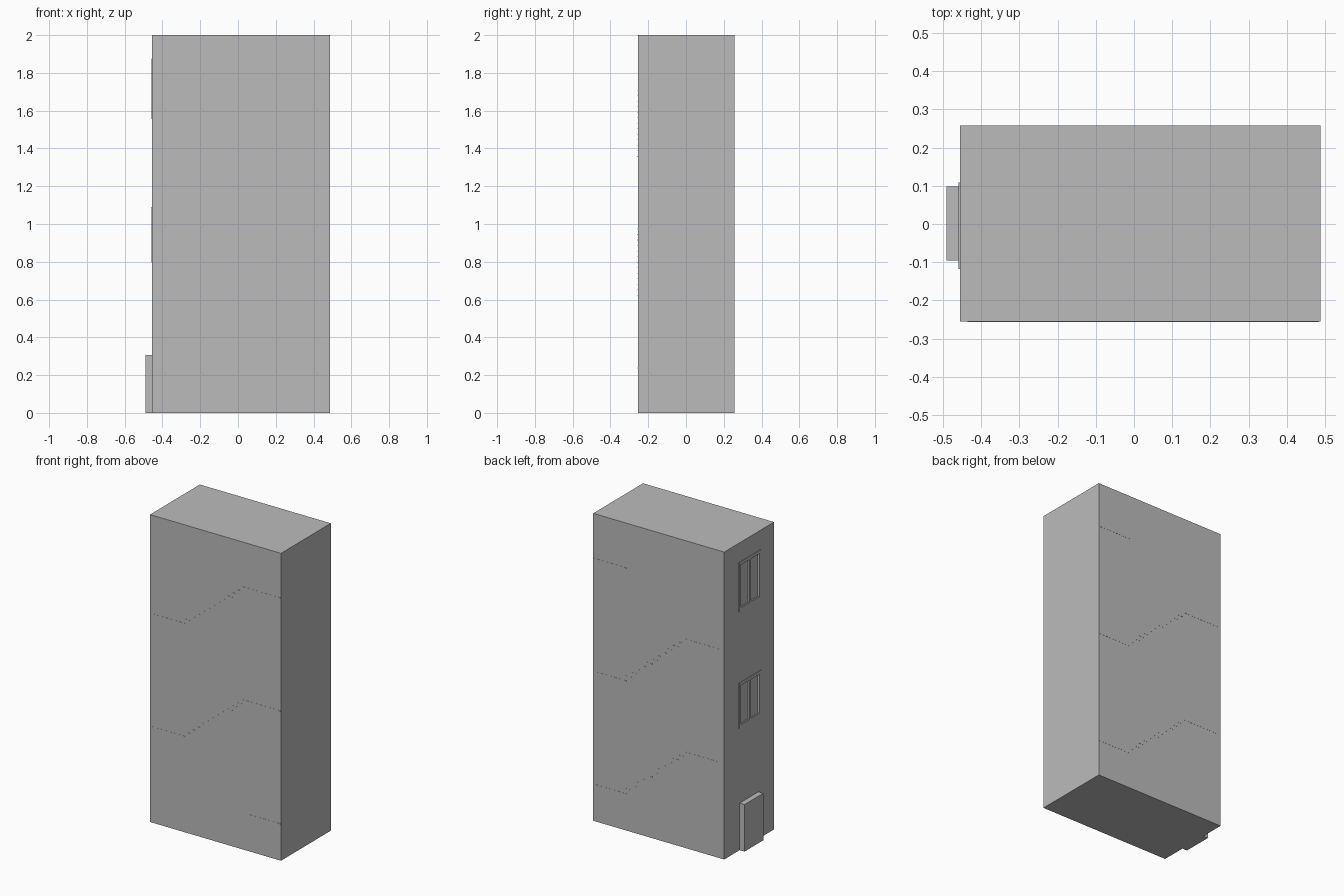
import bpy
import bmesh
from mathutils import Matrix, Vector

default = bpy.data.objects.get("Cube")
if default:
    bpy.data.objects.remove(default, do_unlink=True)

grey = bpy.data.materials.new("plain_grey")
grey.use_nodes = True
GREY = (0.5, 0.5, 0.5, 1)
grey.diffuse_color = GREY
grey.node_tree.nodes["Principled BSDF"].inputs["Base Color"].default_value = GREY


def boxes(name, spans):
    """One object made of boxes, each given as x, y and z ranges."""
    bm = bmesh.new()
    for span in spans:
        low, high = Vector(s[0] for s in span), Vector(s[1] for s in span)
        place = Matrix.Translation((low + high) / 2) @ Matrix.Diagonal((*(high - low), 1))
        bmesh.ops.create_cube(bm, size=1, matrix=place)
    mesh = bpy.data.meshes.new(name)
    bm.to_mesh(mesh)
    bm.free()
    mesh.materials.append(grey)
    obj = bpy.data.objects.new(name, mesh)
    bpy.context.collection.objects.link(obj)
    return obj


def cut(target, cutter):
    mod = target.modifiers.new(cutter.name, 'BOOLEAN')
    mod.operation = 'DIFFERENCE'
    mod.solver = 'EXACT'
    mod.object = cutter
    cutter.hide_render = True
    cutter.hide_set(True)


X0, X1, Y0, Y1, TOP = -0.455, 0.488, -0.255, 0.257, 2.0
WALL = 0.03
WINDOWS = {"lower": (0.795, 1.09), "upper": (1.555, 1.875)}

# Hollow tower shell with window openings
shell = boxes("tower_shell", [((X0, X1), (Y0, Y1), (0, TOP))])
cut(shell, boxes("room_cutter", [((X0 + WALL, X1 - WALL), (Y0 + WALL, Y1 - WALL),
                                  (WALL, TOP - WALL))]))
cut(shell, boxes("window_cutter", [((X0 - 0.1, X0 + WALL + 0.01), (-0.1, 0.09),
                                    (z0 + 0.022, z1 - 0.022)) for z0, z1 in WINDOWS.values()]))

# Windows: thin casing, centre mullion and recessed panes
for level, (z0, z1) in WINDOWS.items():
    x = (X0 - 0.004, X0 + 0.012)
    i0, i1 = z0 + 0.02, z1 - 0.02
    boxes(level + "_window_casing", [
        (x, (0.088, 0.108), (z0, z1)),
        (x, (-0.118, -0.098), (z0, z1)),
        (x, (-0.098, 0.088), (z0, i0)),
        (x, (-0.098, 0.088), (i1, z1)),
        (x, (-0.013, 0.003), (i0, i1)),
    ])
    boxes(level + "_window_panes", [((X0 + 0.008, X0 + 0.018), (-0.102, 0.092),
                                     (z0 + 0.018, z1 - 0.018))])

# Entrance block
boxes("entrance_door", [((-0.49, X0 + 0.005), (-0.095, 0.098), (0, 0.306))])

# Switchback stairs, their treads reaching just through the walls
POKE, STEPS, THIN = 0.0008, 12, 0.004
FRONT = (Y0 - POKE, -0.02)
BACK = (0.02, Y1 + POKE)
FULL = (Y0 - POKE, Y1 + POKE)
LEFT_EDGE, RIGHT_EDGE = 0.25, -0.2


def flight(name, y, start, end):
    (xa, za), (xb, zb) = start, end
    run, rise = (xb - xa) / STEPS, (zb - za) / STEPS
    spans = []
    for i in range(STEPS):
        x = sorted((xa + run * i, xa + run * (i + 1)))
        z = za + rise * (i + 1)
        spans.append((x, y, (z - THIN, z)))
        inner = (max(y[0], Y0 + 0.01), min(y[1], Y1 - 0.01))
        spans.append((x, inner, (z - 0.05, z - THIN)))
    boxes(name, spans)


def landing(name, x, z):
    boxes(name, [(x, FULL, (z - THIN, z)),
                 (x, (Y0 + 0.01, Y1 - 0.01), (z - 0.06, z - THIN))])


floors = [("middle", 0.625), ("top", 1.36)]
halves = [("lower", 0.24), ("middle", 0.975), ("upper", 1.71)]
for name, z in floors:
    landing(name + "_floor", (X0 + 0.02, RIGHT_EDGE), z)
for name, z in halves:
    landing(name + "_half_landing", (LEFT_EDGE, X1 - 0.005), z)

for (low, zh), (name, zf), (high, zn) in zip(halves, floors, halves[1:]):
    flight(name + "_back_flight", BACK, (LEFT_EDGE, zh), (RIGHT_EDGE, zf))
    flight(name + "_front_flight", FRONT, (RIGHT_EDGE, zf), (LEFT_EDGE, zn))
flight("entry_flight", (Y0 + 0.01, -0.02), (RIGHT_EDGE, 0.055), (LEFT_EDGE, 0.24))
